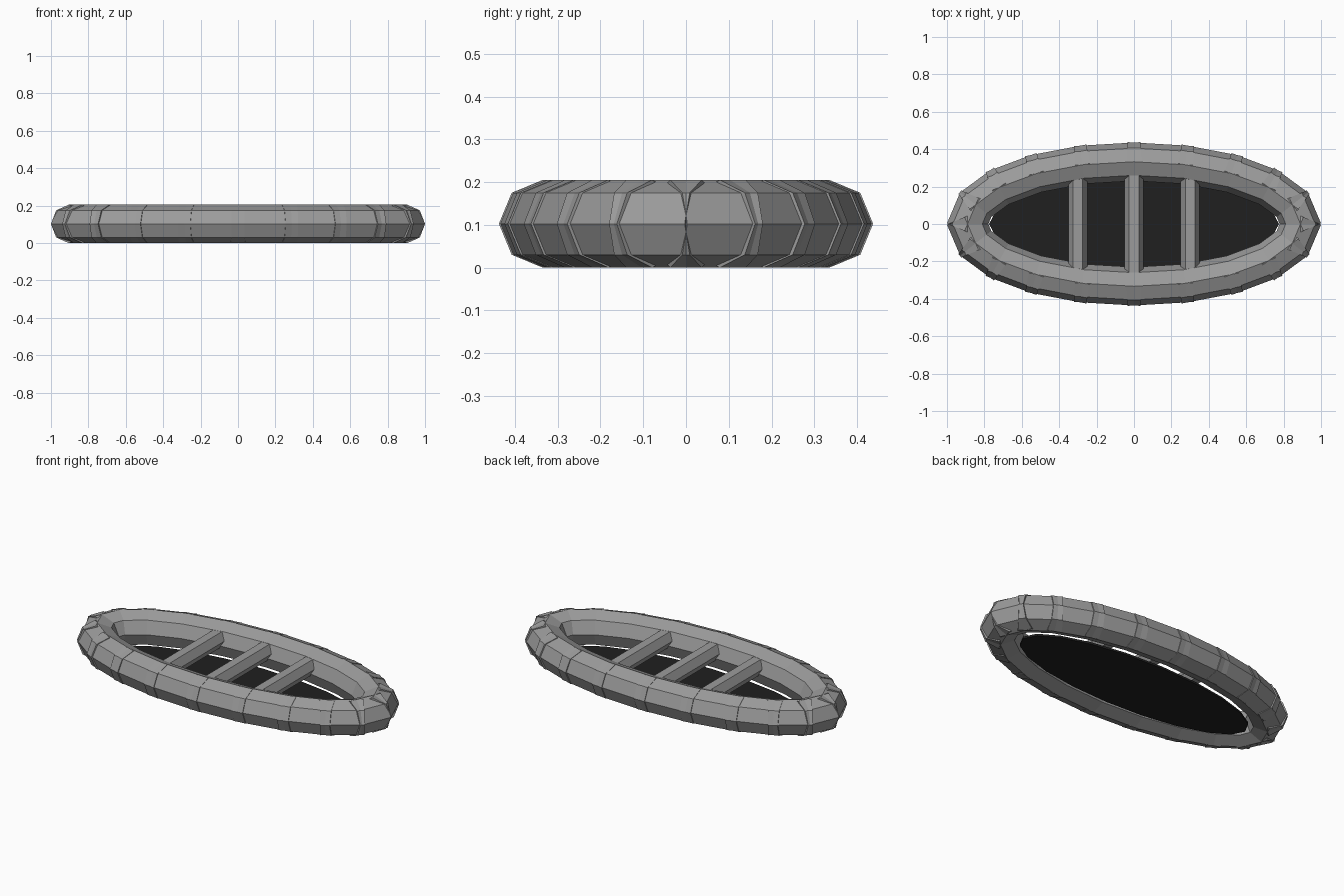
import bpy, bmesh, math
from mathutils import Vector, Matrix

if "Cube" in bpy.data.objects:
    bpy.data.objects.remove(bpy.data.objects["Cube"])


def material(name, value):
    m = bpy.data.materials.new(name)
    m.diffuse_color = (value, value, value, 1)
    m.use_nodes = True
    m.node_tree.nodes["Principled BSDF"].inputs["Base Color"].default_value = m.diffuse_color
    return m


GREY = material("grey rubber", 0.33)
BLACK = material("black floor", 0.014)


def finish(name, bm, mat):
    mesh = bpy.data.meshes.new(name)
    bm.to_mesh(mesh)
    bm.free()
    mesh.materials.append(mat)
    obj = bpy.data.objects.new(name, mesh)
    bpy.context.collection.objects.link(obj)
    return obj


def add_rod(bm, a, b, radius, sides, turn):
    """Capped horizontal prism from a to b; turn rotates its section."""
    d = (b - a).normalized()
    up = Vector((0, 0, 1))
    side = d.cross(up)
    rot = Matrix((side, up, d)).transposed().to_4x4()
    mat = Matrix.Translation((a + b) / 2) @ rot @ Matrix.Rotation(turn, 4, 'Z')
    bmesh.ops.create_cone(bm, cap_ends=True, segments=sides, radius1=radius,
                          radius2=radius, depth=(b - a).length, matrix=mat)


# Inflated tube: ring of overlapping straight octagonal sections
N, R, OVERLAP = 20, 0.1025, 0.04
ring = [Vector((0.89 * math.cos(i * math.tau / N),
                0.333 * math.sin(i * math.tau / N), R)) for i in range(N)]
bm = bmesh.new()
for i in range(N):
    a, b = ring[i], ring[(i + 1) % N]
    ext = (b - a).normalized() * OVERLAP
    add_rod(bm, a - ext, b + ext, R, 8, 0)
finish("raft_tube", bm, GREY)

# Three hexagonal cross seats with flat tops, ends buried in the tube
for name, x, half in (("rear_seat", -0.3, 0.28), ("middle_seat", 0, 0.29),
                      ("front_seat", 0.3, 0.28)):
    bm = bmesh.new()
    # put a section corner on the horizontal axis so the top is flat
    add_rod(bm, Vector((x, -half, 0.13)), Vector((x, half, 0.13)),
            0.051, 6, math.pi / 2)
    finish(name, bm, GREY)

# Thin oval floor
bm = bmesh.new()
bmesh.ops.create_cone(bm, cap_ends=True, segments=N, radius1=1, radius2=1, depth=1,
                      matrix=Matrix.Translation((0, 0, 0.027))
                      @ Matrix.Diagonal((0.775, 0.233, 0.012, 1))
                      @ Matrix.Rotation(0, 4, 'Z'))
finish("floor", bm, BLACK)
